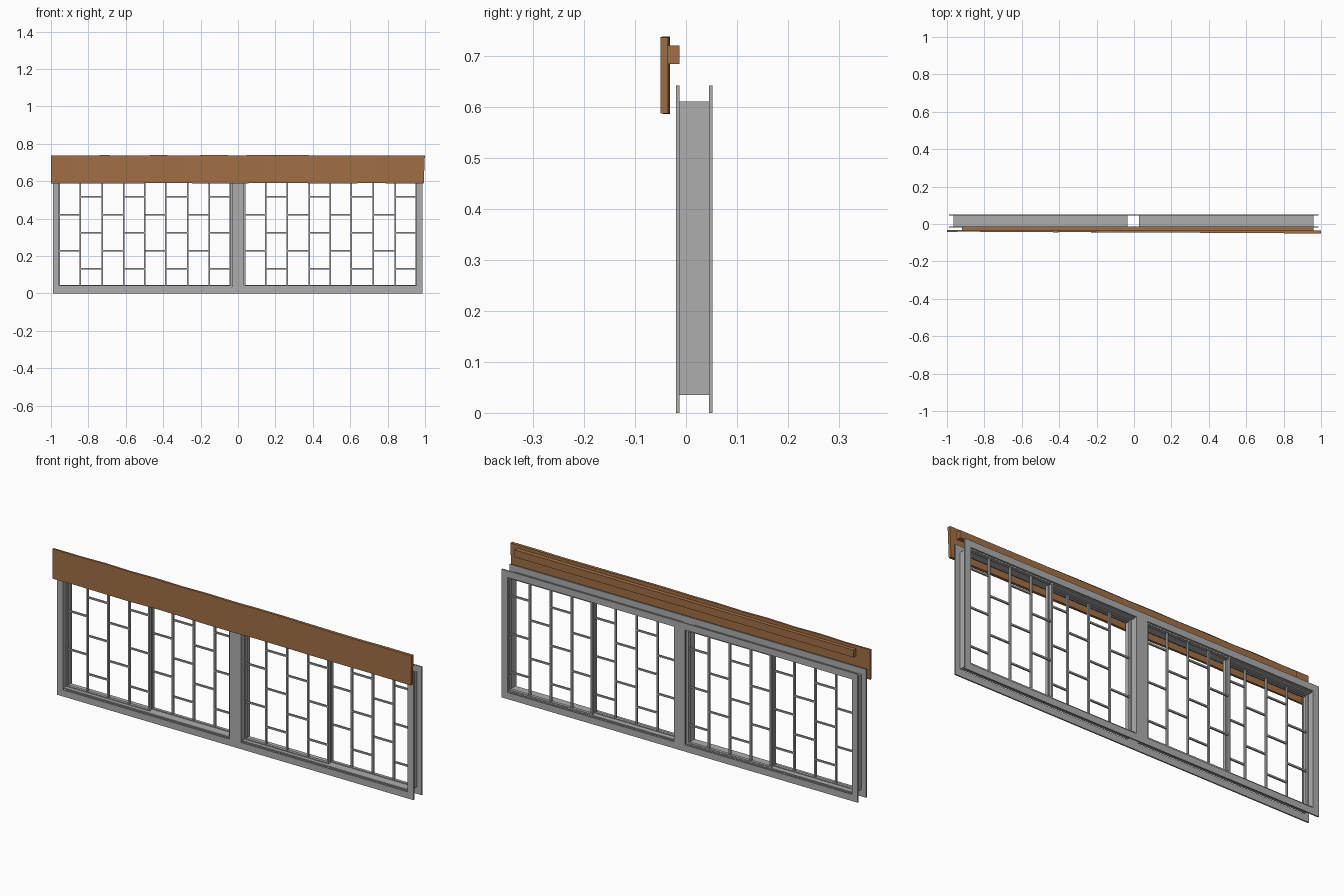
import bpy, bmesh, random

if "Cube" in bpy.data.objects:
    bpy.data.objects.remove(bpy.data.objects["Cube"])
random.seed(4)


def material(name, rgb):
    m = bpy.data.materials.new(name)
    m.diffuse_color = (*rgb, 1)
    m.use_nodes = True
    m.node_tree.nodes["Principled BSDF"].inputs["Base Color"].default_value = m.diffuse_color
    return m


GREY = material("grey_metal", (0.42, 0.42, 0.42))
WOOD = material("brown_wood", (0.36, 0.16, 0.06))


def add_box(bm, x0, x1, y0, y1, z0, z1):
    v = bmesh.ops.create_cube(bm, size=1)["verts"]
    for p in v:
        p.co = (x1 if p.co.x > 0 else x0, y1 if p.co.y > 0 else y0, z1 if p.co.z > 0 else z0)
    return v


def finish(bm, name, mat):
    bmesh.ops.recalc_face_normals(bm, faces=bm.faces[:])
    me = bpy.data.meshes.new(name)
    bm.to_mesh(me)
    bm.free()
    me.materials.append(mat)
    ob = bpy.data.objects.new(name, me)
    bpy.context.collection.objects.link(ob)
    return ob


def add_frame(bm, x0, x1, y0, y1, z0, z1, w):
    # rectangular ring swept through y
    loops = []
    for y in (y0, y1):
        for d in (0, w):
            loops.append([bm.verts.new(c) for c in (
                (x0 + d, y, z0 + d), (x1 - d, y, z0 + d),
                (x1 - d, y, z1 - d), (x0 + d, y, z1 - d))])
    fo, fi, bo, bi = loops
    for a, b in ((fo, fi), (fi, bi), (bi, bo), (bo, fo)):
        for i in range(4):
            j = (i + 1) % 4
            bm.faces.new((a[i], a[j], b[j], b[i]))


# front and back trim plates with a centre mullion
for name, y0, y1 in (("front_trim", -0.02, -0.013), ("back_trim", 0.045, 0.052)):
    bm = bmesh.new()
    add_frame(bm, -0.989, 0.987, y0, y1, 0, 0.643, 0.033)
    add_box(bm, -0.032, 0.031, y0, y1, 0.033, 0.61)
    finish(bm, name, GREY)

# two window units, each with a liner and two offset sliding sashes
BAR = 0.008
Z0, Z1 = 0.037, 0.61
for side, x0, x1 in (("left", -0.964, -0.034), ("right", 0.026, 0.96)):
    bm = bmesh.new()
    add_frame(bm, x0, x1, -0.013, 0.045, 0.035, 0.612, 0.006)
    finish(bm, side + "_liner", GREY)
    a, b = x0 + 0.005, x1 - 0.003
    mid = (a + b) / 2
    for k, (s0, s1, y0, y1) in enumerate(((a, mid + 0.004, 0.005, 0.02),
                                          (mid - 0.004, b, 0.029, 0.044))):
        bm = bmesh.new()
        add_frame(bm, s0, s1, y0, y1, Z0, Z1, 0.008)
        finish(bm, f"{side}_sash_{k}", GREY)
        # staggered glazing bars
        bm = bmesh.new()
        yc = (y0 + y1) / 2
        step = (s1 - s0) / 4
        for c in range(4):
            l = s0 + step * c
            if c:
                add_box(bm, l - BAR / 2, l + BAR / 2, yc - 0.005, yc + 0.005, Z0, Z1)
            for z in ((0.42, 0.228) if c % 2 == 0 else (0.516, 0.324, 0.132)):
                add_box(bm, l, l + step, yc - 0.004, yc + 0.004, z - BAR / 2, z + BAR / 2)
        finish(bm, f"{side}_glazing_bars_{k}", GREY)

# rough timber board, slightly askew
bm = bmesh.new()
N = 14
rings = []
for i in range(N + 1):
    t = i / N
    x = -1 + 1.993 * t
    yf, yb = -0.041 - 0.009 * t, -0.031 - 0.004 * t
    j = lambda s: random.uniform(-s, s)
    top, bot = 0.738 + j(0.002), 0.589 + j(0.002)
    rings.append([bm.verts.new(c) for c in (
        (x, yf + j(0.001), bot), (x, yb, bot),
        (x + 0.006 * t, yb, top), (x + 0.006 * t, yf + j(0.001), top))])
for r, s in zip(rings, rings[1:]):
    for i in range(4):
        k = (i + 1) % 4
        bm.faces.new((r[i], r[k], s[k], s[i]))
bm.faces.new(rings[0])
bm.faces.new(rings[-1])
finish(bm, "header_board", WOOD)

# batten behind the board
bm = bmesh.new()
add_box(bm, -0.92, 0.96, -0.036, -0.013, 0.685, 0.722)
finish(bm, "header_batten", WOOD)
